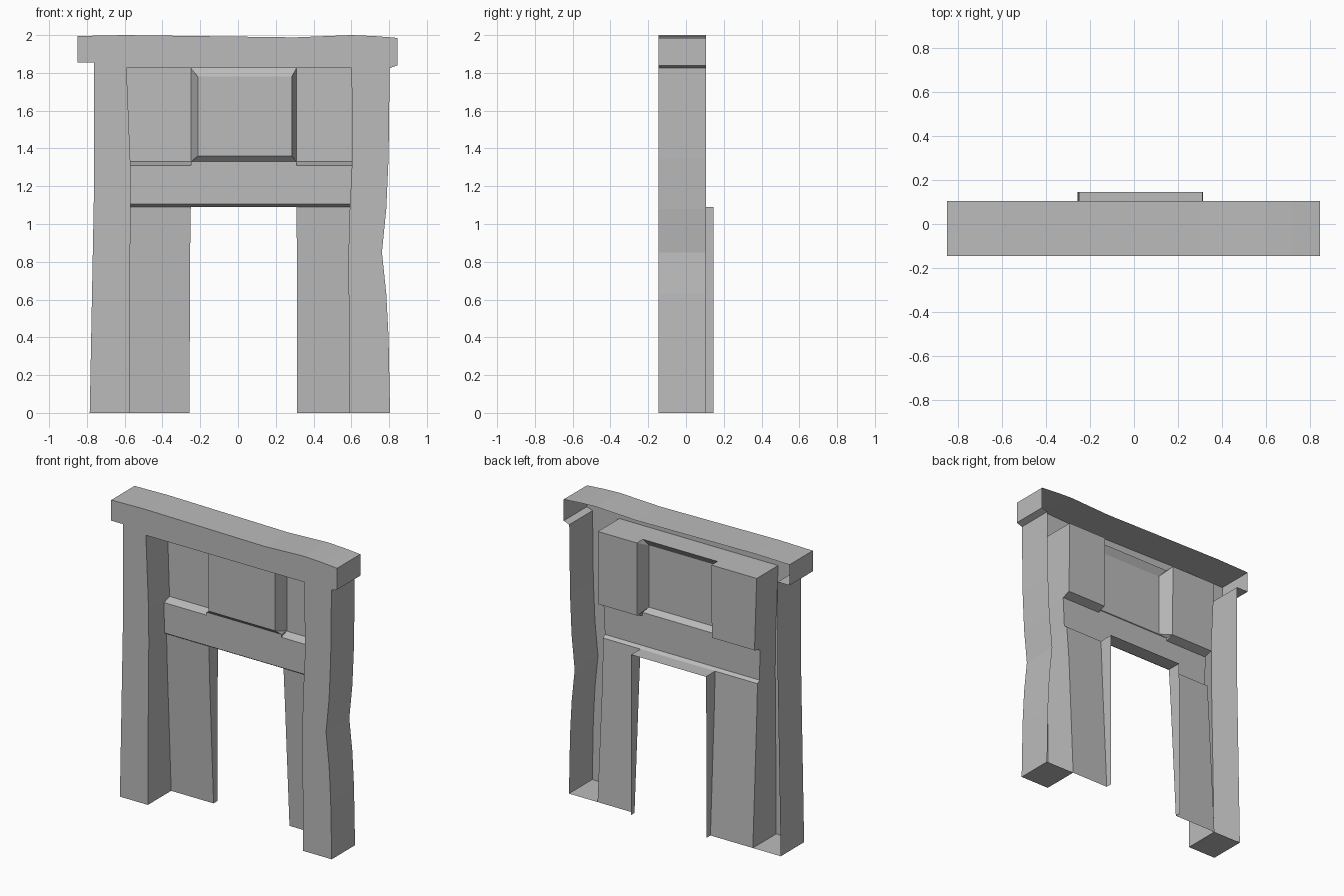
import bpy
import bmesh
from mathutils import Vector

cube = bpy.data.objects.get("Cube")
if cube:
    bpy.data.objects.remove(cube)

stone = bpy.data.materials.new("grey_stone")
stone.use_nodes = True
colour = (0.5, 0.5, 0.5, 1)
stone.diffuse_color = colour
stone.node_tree.nodes["Principled BSDF"].inputs["Base Color"].default_value = colour

FRONT, BACK, REAR = -0.145, 0.105, 0.145


def sheet(name, faces, toward=None):
    """Open sheet of flat faces; faces are turned to look along 'toward'."""
    bm = bmesh.new()
    for pts in faces:
        face = bm.faces.new([bm.verts.new(p) for p in pts])
        face.normal_update()
        if toward and face.normal.dot(Vector(toward)) < 0:
            face.normal_flip()
    bmesh.ops.remove_doubles(bm, verts=bm.verts, dist=0.0005)
    mesh = bpy.data.meshes.new(name)
    bm.to_mesh(mesh)
    bm.free()
    mesh.materials.append(stone)
    obj = bpy.data.objects.new(name, mesh)
    bpy.context.collection.objects.link(obj)
    return obj


# Inner profile, bottom to top: height, panel depth, left-hand x, right-hand x
rows = [(0, 0.105, -0.575, 0.59), (0.85, 0.058, -0.571, 0.585),
        (1.09, 0.045, -0.568, 0.592), (1.105, 0.022, -0.568, 0.593),
        (1.31, 0.022, -0.57, 0.603), (1.33, 0.08, -0.57, 0.603),
        (1.825, 0.085, -0.59, 0.602)]
pairs = list(zip(rows, rows[1:]))

# Weathered outer outline (x, z), from the right-hand foot round to the left
outer = [(0.805, 0), (0.797, 0.4), (0.785, 0.63), (0.762, 0.85), (0.785, 1.08),
         (0.797, 1.35), (0.803, 1.825), (0.845, 1.84), (0.845, 1.985),
         (0.72, 1.995), (0.6, 2), (0.3, 1.988), (-0.6, 2), (-0.85, 1.995),
         (-0.85, 1.855), (-0.762, 1.855), (-0.762, 1.2), (-0.785, 0)]
inner = [(r[2], r[0]) for r in rows] + [(r[3], r[0]) for r in reversed(rows)]

# Front of the surround: two posts and the lintel in one flat face
sheet("surround_front", [[(x, FRONT, z) for x, z in outer + inner]], (0, -1, 0))

# Outer skin, open at the back
sheet("surround_sides", [[(a[0], FRONT, a[1]), (b[0], FRONT, b[1]),
                          (b[0], BACK, b[1]), (a[0], BACK, a[1])]
                         for a, b in zip(outer, outer[1:])])

# Feet of the posts
sheet("post_feet", [[(a, FRONT, 0), (b, FRONT, 0), (b, BACK, 0), (a, BACK, 0)]
                    for a, b in ((-0.785, -0.575), (0.59, 0.805))], (0, 0, -1))

# Reveals inside the posts
for name, col, side in (("reveal_right", 2, 1), ("reveal_left", 3, -1)):
    sheet(name, [[(a[col], FRONT, a[0]), (a[col], a[1], a[0]),
                  (b[col], b[1], b[0]), (b[col], FRONT, b[0])]
                 for a, b in pairs], (side, 0, 0))

# Raised panel: outer and inner edges
xo, xi = (-0.25, 0.31), (-0.213, 0.285)
z_low, z_high = 1.36, 1.78
y_panel, y_cross, y_top = -0.01, 0.022, 0.02
_, _, jamb_row, board_low, board_high, ledge_row, top_row = rows
z_ledge, y_ledge = ledge_row[:2]
z_top, y_back = top_row[:2]

# Underside of the lintel
sheet("lintel_underside", [[(top_row[2], FRONT, z_top), (top_row[3], FRONT, z_top),
                            (top_row[3], y_back, z_top), (xo[1], y_back, z_top),
                            (xo[1], y_top, z_top), (xo[0], y_top, z_top),
                            (xo[0], y_back, z_top), (top_row[2], y_back, z_top)]],
      (0, 0, -1))

# Leaning side slips, upper panels and their ledges
for side, col, edge, foot in (("right", 2, xo[0], -0.257), ("left", 3, xo[1], 0.313)):
    def strip(a, b, ea=edge, eb=edge):
        return [(a[col], a[1], a[0]), (ea, a[1], a[0]),
                (eb, b[1], b[0]), (b[col], b[1], b[0])]
    mid = (foot + edge) / 2
    sheet("slip_" + side, [strip(rows[0], rows[1], foot, mid),
                           strip(rows[1], jamb_row, mid, edge)], (0, -1, 0))
    sheet("ledge_" + side, [strip(board_high, ledge_row)], (0, -1, 0))
    sheet("upper_panel_" + side, [strip(ledge_row, top_row)], (0, -1, 0))
    inward = 1 if side == "right" else -1
    sheet("door_jamb_" + side,
          [[(xa, a[1], a[0]), (xa, REAR, a[0]), (xb, REAR, b[0]), (xb, b[1], b[0])]
           for xa, a, xb, b in ((foot, rows[0], mid, rows[1]),
                                (mid, rows[1], edge, jamb_row))], (inward, 0, 0))
    # End of the ledge and sloping side of the raised panel
    x_in = xi[0] if side == "right" else xi[1]
    sheet("panel_bevel_" + side,
          [[(edge, y_cross, board_high[0]), (edge, y_ledge, z_ledge), (edge, y_cross, z_ledge)],
           [(edge, y_cross, z_ledge), (edge, y_ledge, z_ledge), (x_in, y_panel, z_low)],
           [(edge, y_ledge, z_ledge), (edge, y_back, z_top),
            (x_in, y_panel, z_high), (x_in, y_panel, z_low)],
           [(edge, y_back, z_top), (edge, y_top, z_top), (x_in, y_panel, z_high)]],
          (-inward, 0, 0))

# Soffit of the opening
sheet("door_soffit", [[(xo[0], jamb_row[1], jamb_row[0]), (xo[1], jamb_row[1], jamb_row[0]),
                       (xo[1], REAR, jamb_row[0]), (xo[0], REAR, jamb_row[0])]], (0, 0, -1))

# Cross board with its chamfered lower edge
sheet("cross_board",
      [[(a[2], a[1], a[0]), (a[3], a[1], a[0]), (b[3], b[1], b[0]), (b[2], b[1], b[0])]
       for a, b in ((jamb_row, board_low), (board_low, board_high))]
      + [[(x, y_cross, z) for x, z in ((xo[0], board_high[0]), (xo[1], board_high[0]),
                                       (xo[1], z_ledge), (xo[0], z_ledge))]], (0, -1, 0))

# Raised centre panel with bevelled top and bottom
sheet("centre_panel",
      [[(xi[0], y_panel, z_low), (xi[1], y_panel, z_low),
        (xi[1], y_panel, z_high), (xi[0], y_panel, z_high)]]
      + [[(xo[0], y, z), (xo[1], y, z), (xi[1], y_panel, zi), (xi[0], y_panel, zi)]
         for y, z, zi in ((y_cross, z_ledge, z_low), (y_top, z_top, z_high))],
      (0, -1, 0))
